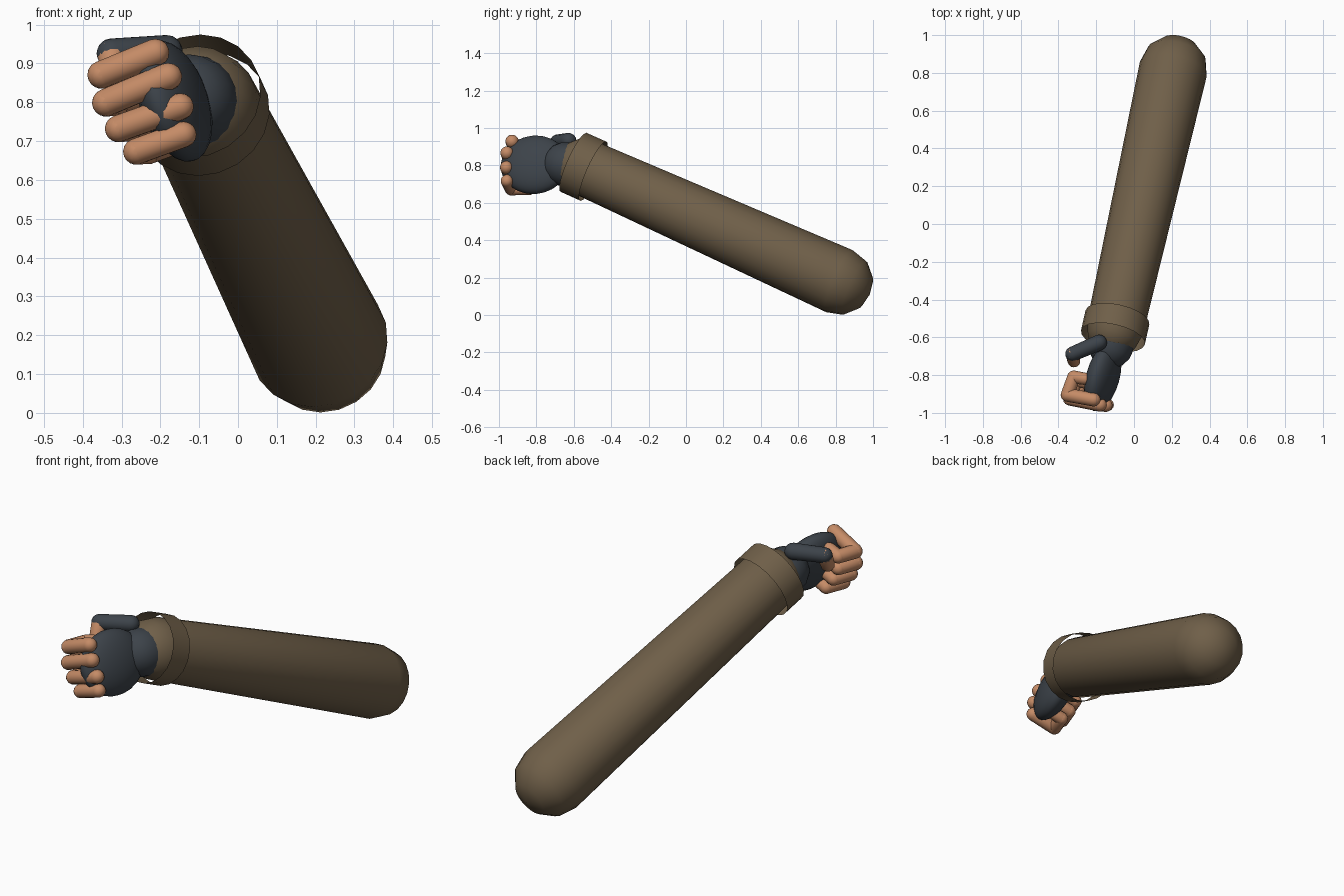
import bpy, bmesh, math
from mathutils import Vector, Matrix

cube = bpy.data.objects.get("Cube")
if cube:
    bpy.data.objects.remove(cube, do_unlink=True)


def material(name, color):
    m = bpy.data.materials.new(name)
    m.use_nodes = True
    m.diffuse_color = (*color, 1)
    bsdf = next(n for n in m.node_tree.nodes if n.type == 'BSDF_PRINCIPLED')
    bsdf.inputs["Base Color"].default_value = (*color, 1)
    return m


CLOTH = material("brown_cloth", (0.16, 0.115, 0.066))
GLOVE = material("dark_glove", (0.046, 0.056, 0.068))
SKIN = material("skin", (0.56, 0.26, 0.135))


def finish(name, bm, mat):
    bmesh.ops.recalc_face_normals(bm, faces=bm.faces)
    for f in bm.faces:
        f.smooth = True
    mesh = bpy.data.meshes.new(name)
    bm.to_mesh(mesh)
    bm.free()
    mesh.materials.append(mat)
    ob = bpy.data.objects.new(name, mesh)
    bpy.context.collection.objects.link(ob)
    return ob


def lathe(name, profile, start, direction, mat, sides):
    """Spin (radius, height) points around an axis from start along direction."""
    bm = bmesh.new()
    vs = [bm.verts.new((r, 0, h)) for r, h in profile]
    es = [bm.edges.new(pair) for pair in zip(vs, vs[1:])]
    bmesh.ops.spin(bm, geom=vs + es, cent=(0, 0, 0), axis=(0, 0, 1),
                   angle=math.tau, steps=sides, use_duplicate=False)
    bmesh.ops.remove_doubles(bm, verts=bm.verts, dist=1e-5)
    ob = finish(name, bm, mat)
    turn = direction.to_track_quat('Z', 'Y').to_matrix().to_4x4()
    ob.matrix_world = Matrix.Translation(start) @ turn
    return ob


def capsule(name, a, b, ra, rb, mat, sides=14, rings=4):
    a, b = Vector(a), Vector(b)
    length = (b - a).length
    steps = [math.pi / 2 * i / rings for i in range(rings + 1)]
    profile = [(ra * math.sin(t), -ra * math.cos(t)) for t in steps]
    profile += [(rb * math.cos(t), length + rb * math.sin(t)) for t in steps]
    return lathe(name, profile, a, b - a, mat, sides)


# Sleeve and open cuff share the forearm axis
elbow = Vector((0.208, 0.82, 0.181))
axis = Vector((-0.225, -1, 0.447)).normalized()


def on_axis(y):
    return elbow + axis * ((y - elbow.y) / axis.y)


capsule("sleeve", elbow, on_axis(-0.55), 0.181, 0.152, CLOTH, sides=20, rings=3)
lathe("cuff", [(0.173, 0), (0.173, 0.118)], on_axis(-0.495), axis, CLOTH, 20)

# Wrist and palm of the glove
capsule("wrist", on_axis(-0.5), (-0.122, -0.645, 0.805), 0.12, 0.12, GLOVE, 20)

forward = Vector((-0.27, -0.95, 0.04)).normalized()
up = Vector((-0.3, 0.05, 0.95))
up = (up - forward * up.dot(forward)).normalized()
side = forward.cross(up)
bm = bmesh.new()
bmesh.ops.create_uvsphere(bm, u_segments=20, v_segments=14, radius=1)
palm = finish("palm", bm, GLOVE)
turn = Matrix((side, forward, up)).transposed().to_4x4()
palm.matrix_world = (Matrix.Translation((-0.165, -0.81, 0.803)) @ turn
                     @ Matrix.Diagonal((0.078, 0.187, 0.162, 1)))

# Curled fingers: knuckle, first joint, radius
fingers = {
    "index": ((-0.213, -0.93, 0.928), (-0.352, -0.905, 0.871), 0.036),
    "middle": ((-0.18, -0.957, 0.866), (-0.340, -0.925, 0.799), 0.036),
    "ring": ((-0.149, -0.960, 0.789), (-0.308, -0.930, 0.732), 0.035),
    "little": ((-0.141, -0.957, 0.717), (-0.262, -0.935, 0.673), 0.034),
}
for name, (knuckle, joint, r) in fingers.items():
    bend = Vector(joint) + Vector((0.033, 0.095, 0.0))
    tip = bend + Vector((0.06, -0.01, 0.02))
    capsule(name + "_finger_base", knuckle, joint, r, r, SKIN)
    capsule(name + "_finger_middle", joint, bend, r, r * 0.95, SKIN)
    capsule(name + "_finger_tip", bend, tip, r * 0.95, r * 0.9, SKIN)

# Thumb: gloved base with bare tip
thumb_joint = (-0.325, -0.688, 0.926)
capsule("thumb_base", (-0.185, -0.628, 0.932), thumb_joint, 0.042, 0.039, GLOVE)
capsule("thumb_tip", thumb_joint, (-0.318, -0.725, 0.86), 0.038, 0.034, SKIN)
